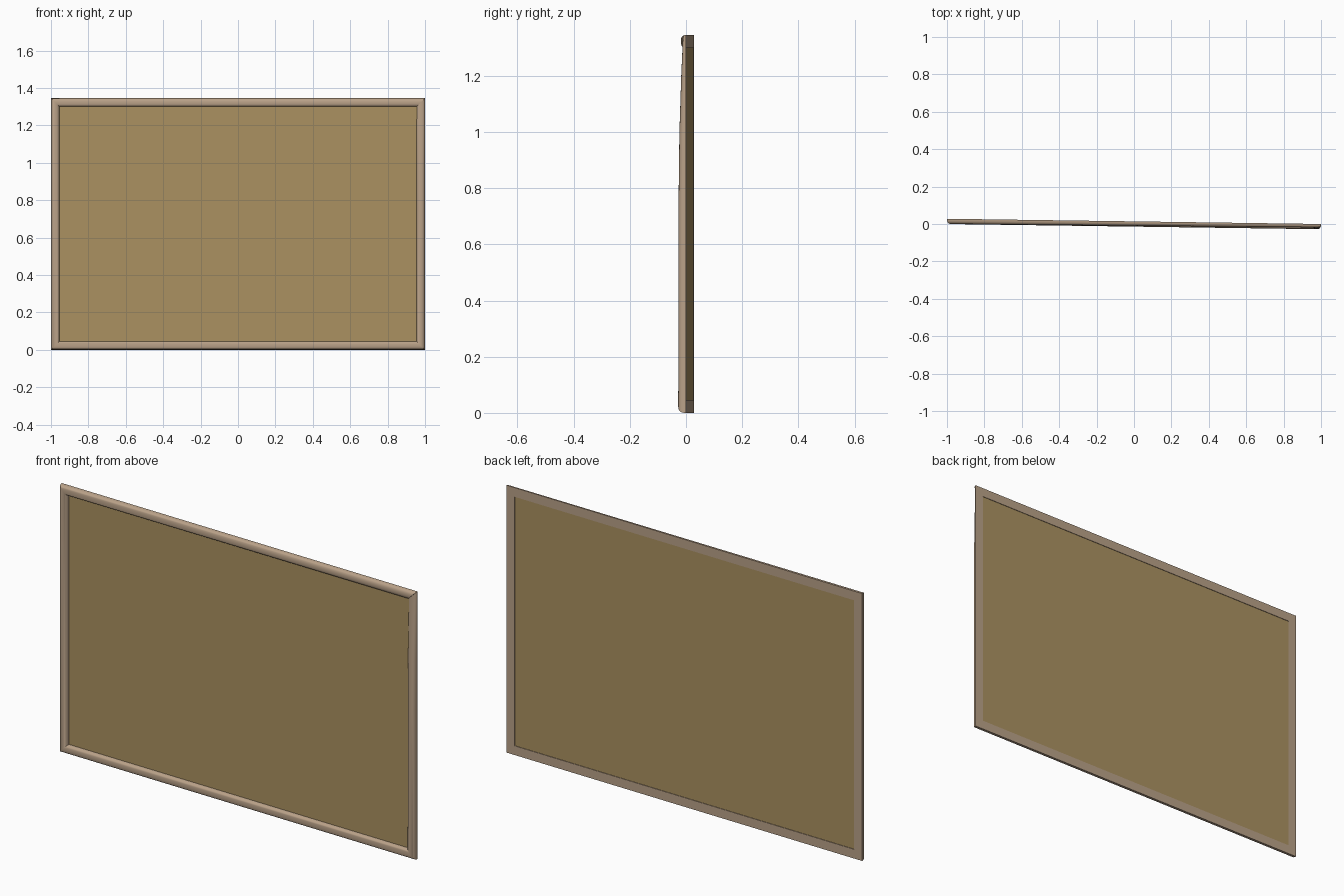
import bpy, bmesh, math

if "Cube" in bpy.data.objects:
    bpy.data.objects.remove(bpy.data.objects["Cube"])

W, H, BAR, DEPTH = 1.0, 1.345, 0.046, 0.028   # half width, height, bar width, bar depth


def material(name, color):
    m = bpy.data.materials.new(name)
    m.diffuse_color = (*color, 1)
    m.use_nodes = True
    m.node_tree.nodes["Principled BSDF"].inputs["Base Color"].default_value = m.diffuse_color
    return m


frame_mat = material("tan wood", (0.485, 0.356, 0.246))
panel_mat = material("ochre canvas", (0.402, 0.283, 0.119))


def lean(x, y, z):
    """Whole picture is slightly skewed: left edge back, right edge forward."""
    return (x, y + DEPTH / 2 * (1 - x), z)


def make_object(name, bm, mat):
    bmesh.ops.recalc_face_normals(bm, faces=bm.faces)
    me = bpy.data.meshes.new(name)
    bm.to_mesh(me)
    bm.free()
    me.materials.append(mat)
    ob = bpy.data.objects.new(name, me)
    bpy.context.collection.objects.link(ob)
    return ob


# Moulding profile: flat back, rounded front (inset from outer edge, depth)
N = 14
profile = []
for i in range(N + 1):
    a = math.pi * i / N
    c, s = math.cos(a), max(0.0, math.sin(a))
    profile.append((BAR / 2 * (1 - math.copysign(abs(c) ** 0.8, c)), DEPTH * s ** 0.75))

# Stations round the frame: x, z, inward direction, depth scale
stations = [
    (W, H, -1, -1, 0.66), (-W, H, 1, -1, 1), (-W, 0, 1, 1, 1), (W, 0, -1, 1, 1),
    (W, 0.75, -1, 0, 0.96), (W, 1.0, -1, 0, 0.85), (W, 1.2, -1, 0, 0.62),
    (W, H, -1, -1, 0.42),
]

# Frame: one swept moulding with mitred corners, thinning at the last corner
bm = bmesh.new()
rings = [[bm.verts.new(lean(x + dx * t, -d * k, z + dz * t)) for t, d in profile]
         for x, z, dx, dz, k in stations]
for a, b in zip(rings, rings[1:]):
    for i in range(N + 1):
        j = (i + 1) % (N + 1)
        bm.faces.new((a[i], a[j], b[j], b[i]))
bm.faces.new(rings[0])
bm.faces.new(rings[-1])
frame = make_object("frame", bm, frame_mat)
bpy.context.view_layer.objects.active = frame
frame.select_set(True)
bpy.ops.object.shade_smooth_by_angle(angle=math.radians(40))

# Picture panel: thin board recessed inside the frame
bm = bmesh.new()
bmesh.ops.create_cube(bm, size=1)
for v in bm.verts:
    v.co = lean(v.co.x * 2 * (W - BAR + 0.002), -0.0055 + v.co.y * 0.005,
                H / 2 + v.co.z * (H - 2 * BAR + 0.004))
make_object("panel", bm, panel_mat)
